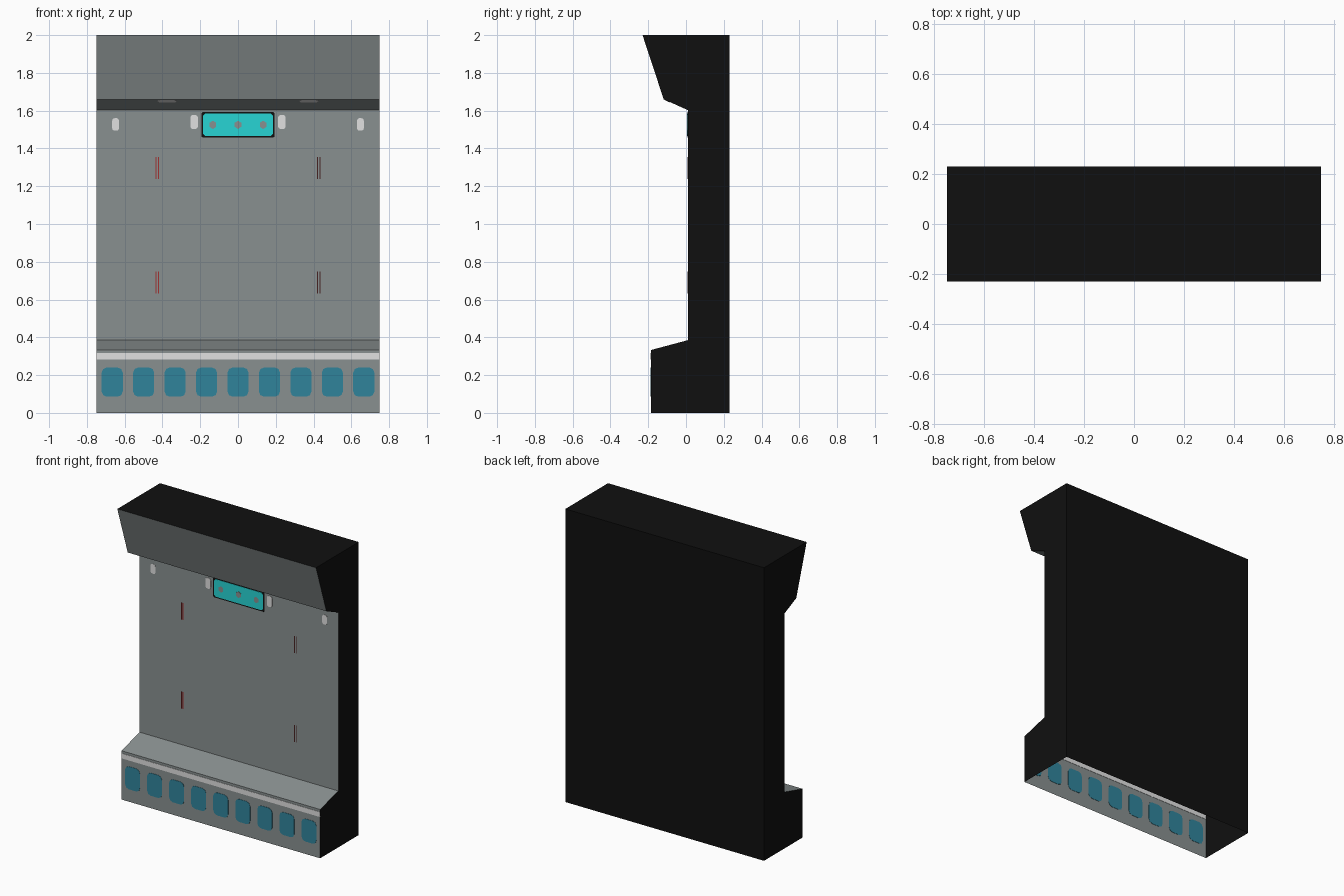
import bpy, bmesh, math
from mathutils import Vector

if "Cube" in bpy.data.objects:
    bpy.data.objects.remove(bpy.data.objects["Cube"])


def mat(name, r, g, b):
    m = bpy.data.materials.new(name)
    m.diffuse_color = (r, g, b, 1)
    m.use_nodes = True
    m.node_tree.nodes["Principled BSDF"].inputs["Base Color"].default_value = m.diffuse_color
    return m


GREY = mat("wall grey", 0.25, 0.28, 0.28)
BLACK = mat("shell black", 0.005, 0.005, 0.005)
TEAL = mat("window teal", 0.03, 0.23, 0.33)
CYAN = mat("screen cyan", 0.02, 0.66, 0.66)
WHITE = mat("trim white", 0.75, 0.75, 0.75)
RED = mat("slot red", 0.35, 0.03, 0.03)
DARK_RED = mat("slot dark red", 0.06, 0.015, 0.015)

W = 0.75       # half width
WALL_Y = 0.01
BASE_Y = -0.185


def finish(bm, name, mats):
    me = bpy.data.meshes.new(name)
    bm.to_mesh(me)
    bm.free()
    for m in mats:
        me.materials.append(m)
    ob = bpy.data.objects.new(name, me)
    bpy.context.collection.objects.link(ob)
    return ob


# Wall body: side profile extruded across x, open underneath
profile = [(BASE_Y, 0), (BASE_Y, 0.333), (WALL_Y, 0.385), (WALL_Y, 1.603),
           (-0.118, 1.66), (-0.23, 2.0), (0.23, 2.0), (0.23, 0)]
bm = bmesh.new()
left = [bm.verts.new((-W, y, z)) for y, z in profile]
right = [bm.verts.new((W, y, z)) for y, z in profile]
n = len(profile)
for i in range(n - 1):
    f = bm.faces.new((left[i], left[i + 1], right[i + 1], right[i]))
    f.material_index = 0 if i < 5 else 1    # front skin grey, top and back black
for ring in (left, right[::-1]):
    f = bm.faces.new(ring)
    f.material_index = 1
bmesh.ops.recalc_face_normals(bm, faces=bm.faces)
bm.normal_update()
back = max(bm.faces, key=lambda f: f.calc_center_median().y)
if back.normal.y < 0:
    bmesh.ops.reverse_faces(bm, faces=bm.faces)
finish(bm, "wall_body", [GREY, BLACK])


def plate(name, pts, origin, m, half=0.002, v=(0, 0, 1)):
    """Thin plate straddling a skin; pts lie in the plane of x and v."""
    u, v, o = Vector((1, 0, 0)), Vector(v).normalized(), Vector(origin)
    nrm = u.cross(v)
    bm = bmesh.new()
    a = [bm.verts.new(o + u * p + v * q + nrm * half) for p, q in pts]
    b = [bm.verts.new(o + u * p + v * q - nrm * half) for p, q in pts]
    bm.faces.new(a)
    bm.faces.new(b[::-1])
    for i in range(len(a)):
        j = (i + 1) % len(a)
        bm.faces.new((a[i], b[i], b[j], a[j]))
    bmesh.ops.recalc_face_normals(bm, faces=bm.faces)
    return finish(bm, name, [m])


def rounded(w, h, r=0.0, seg=3):
    """Rectangle outline with rounded corners."""
    if r == 0:
        return [(-w/2, -h/2), (w/2, -h/2), (w/2, h/2), (-w/2, h/2)]
    out = []
    for k, (sx, sz) in enumerate([(1, 1), (-1, 1), (-1, -1), (1, -1)]):
        for s in range(seg + 1):
            t = math.pi / 2 * (k + s / seg)
            out.append((sx * (w/2 - r) + r * math.cos(t),
                        sz * (h/2 - r) + r * math.sin(t)))
    return out


# Base windows and white stripe
for i in range(9):
    plate("base_window", rounded(0.112, 0.155, 0.028, 2),
          ((i - 4) * 0.1665, BASE_Y, 0.163), TEAL)
plate("base_stripe", rounded(2 * W, 0.034), (0, BASE_Y, 0.299), WHITE)

# Screen with dark border and grey markers
plate("screen_border", rounded(0.386, 0.136, 0.006, 1), (0, WALL_Y, 1.525), BLACK, 0.002)
plate("screen", rounded(0.37, 0.12, 0.012, 1), (0, WALL_Y, 1.525), CYAN, 0.004)
hexagon = [(0.02 * math.cos(math.pi / 6 + k * math.pi / 3),
            0.022 * math.sin(math.pi / 6 + k * math.pi / 3)) for k in range(6)]
for x in (-0.133, 0, 0.133):
    plate("screen_marker", hexagon, (x, WALL_Y, 1.525), GREY, 0.0048)

for s in (-1, 1):
    # Wall lamps, inner and outer pair
    plate("inner_lamp", rounded(0.04, 0.075, 0.014, 2), (s * 0.232, WALL_Y, 1.54), WHITE)
    plate("outer_lamp", rounded(0.036, 0.066, 0.012, 2), (s * 0.648, WALL_Y, 1.527), WHITE)
    # Lamps under the hood, on the sloped face
    plate("hood_lamp", rounded(0.1, 0.03, 0.01, 1), (s * 0.375, -0.098, 1.6511), WHITE,
          v=(0, -0.128, 0.057))
    # Narrow slots, each drawn as a pair of lines
    for z in (1.297, 0.69):
        for d in (-0.006, 0.006):
            plate("slot_line", rounded(0.005, 0.115), (s * 0.427 + d, WALL_Y, z),
                  RED if s < 0 else DARK_RED)
